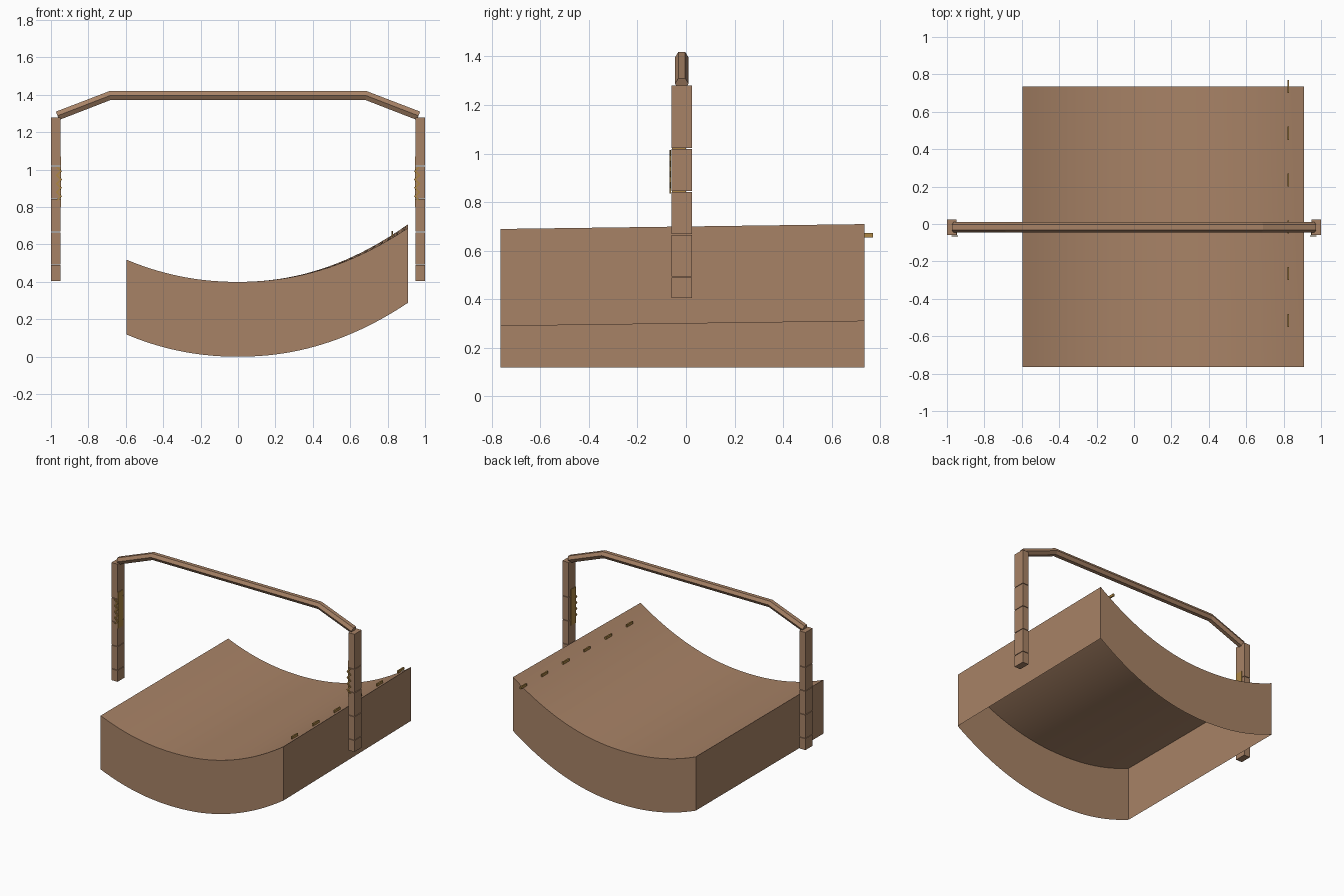
import bpy, bmesh, math
from mathutils import Vector, Matrix

if "Cube" in bpy.data.objects:
    bpy.data.objects.remove(bpy.data.objects["Cube"])


def make_material(name, rgb):
    mat = bpy.data.materials.new(name)
    mat.use_nodes = True
    mat.diffuse_color = (*rgb, 1)
    mat.node_tree.nodes["Principled BSDF"].inputs["Base Color"].default_value = (*rgb, 1)
    return mat


BROWN = make_material("clay brown", (0.39, 0.225, 0.133))
OCHRE = make_material("ochre", (0.42, 0.24, 0.06))


def finish(bm, name, mat, smooth=False, recalc=True):
    if recalc:
        bmesh.ops.recalc_face_normals(bm, faces=bm.faces)
    mesh = bpy.data.meshes.new(name)
    bm.to_mesh(mesh)
    bm.free()
    mesh.materials.append(mat)
    obj = bpy.data.objects.new(name, mesh)
    bpy.context.collection.objects.link(obj)
    if smooth:
        bpy.ops.object.select_all(action="DESELECT")
        obj.select_set(True)
        bpy.context.view_layer.objects.active = obj
        bpy.ops.object.shade_smooth_by_angle(angle=math.radians(30))
    return obj


def add_box(bm, low, high):
    low, high = Vector(low), Vector(high)
    matrix = Matrix.Translation((low + high) / 2) @ Matrix.Diagonal((*(high - low), 1))
    bmesh.ops.create_cube(bm, size=1, matrix=matrix)


# Curved ground block, open underneath
X0, X1, Y0, Y1, DEPTH = -0.595, 0.91, -0.765, 0.735, 0.4


def ground_height(x, y):
    if x < 0:
        return DEPTH + 0.118 * (x / X0) ** 2.1
    rise = 0.289 + 0.02 * (y - Y0) / (Y1 - Y0)
    return DEPTH + rise * (x / X1) ** 2.1


bm = bmesh.new()
NX, NY = 36, 6
rows = []
for i in range(NX + 1):
    x = X0 + (X1 - X0) * i / NX
    ys = [Y0 + (Y1 - Y0) * j / NY for j in range(NY + 1)]
    rows.append([bm.verts.new((x, y, ground_height(x, y))) for y in ys])
for a, b in zip(rows, rows[1:]):
    for j in range(NY):
        bm.faces.new((a[j], b[j], b[j + 1], a[j + 1]))
rim = [e for e in bm.edges if e.is_boundary]
skirt = bmesh.ops.extrude_edge_only(bm, edges=rim)["geom"]
bmesh.ops.translate(bm, vec=(0, 0, -DEPTH),
                    verts=[g for g in skirt if isinstance(g, bmesh.types.BMVert)])
bmesh.ops.recalc_face_normals(bm, faces=bm.faces)
bm.faces.ensure_lookup_table()
if bm.faces[0].normal.z < 0:
    bmesh.ops.reverse_faces(bm, faces=bm.faces)
finish(bm, "ground_block", BROWN, smooth=True, recalc=False)

# Row of small pegs along the raised edge
bm = bmesh.new()
for i in range(6):
    y = -0.515 + 0.25 * i
    z = ground_height(0.825, y) + 0.012
    add_box(bm, (0.82, y - 0.035, z - 0.009), (0.83, y + 0.035, z + 0.009))
finish(bm, "edge_pegs", OCHRE)

# Posts built from stacked segments, with a panel and a zigzag trim
JOINTS = [0.405, 0.491, 0.667, 0.844, 1.02, 1.28]
GAP = 0.002
for side, label in ((1, "left"), (-1, "right")):
    bm = bmesh.new()
    for low, high in zip(JOINTS, JOINTS[1:]):
        bottom = low if low == JOINTS[0] else low + GAP
        top = high if high == JOINTS[-1] else high - GAP
        add_box(bm, (0.95, -0.06, bottom), (1.0, 0.025, top))
    bmesh.ops.scale(bm, vec=(side, 1, 1), verts=bm.verts)
    finish(bm, label + "_post", BROWN)

    bm = bmesh.new()
    add_box(bm, (0.947, -0.058, 0.8), (0.95, 0.0, 1.07))
    bmesh.ops.scale(bm, vec=(side, 1, 1), verts=bm.verts)
    finish(bm, label + "_post_panel", OCHRE)

    bm = bmesh.new()
    strip = []
    for i in range(9):
        x = 0.941 if i % 2 else 0.962
        z = 0.835 + 0.0225 * i
        strip.append([bm.verts.new((side * (x + dx), y, z))
                      for dx, y in ((0, -0.068), (0.013, -0.068), (0.013, -0.061), (0, -0.061))])
    for a, b in zip(strip, strip[1:]):
        for j in range(4):
            k = (j + 1) % 4
            bm.faces.new((a[j], a[k], b[k], b[j]))
    bm.faces.new(strip[0])
    bm.faces.new(strip[-1])
    finish(bm, label + "_zigzag_trim", OCHRE)

# Six-sided crossbeam with sloping ends
path = [(-0.965, 1.288), (-0.685, 1.396), (0.685, 1.396), (0.965, 1.288)]
slope = math.atan2(path[1][1] - path[0][1], path[1][0] - path[0][0])
tilts = [slope, slope / 2, -slope / 2, -slope]
bm = bmesh.new()
rings = []
for (x, z), tilt in zip(path, tilts):
    ring = []
    for k in range(6):
        a = math.radians(60 * k)
        y, h = 0.028 * math.cos(a), 0.0275 * math.sin(a)
        ring.append(bm.verts.new((x - h * math.sin(tilt), y - 0.0175, z + h * math.cos(tilt))))
    rings.append(ring)
for a, b in zip(rings, rings[1:]):
    for j in range(6):
        k = (j + 1) % 6
        bm.faces.new((a[j], a[k], b[k], b[j]))
bm.faces.new(rings[0])
bm.faces.new(rings[-1])
finish(bm, "crossbeam", BROWN)
